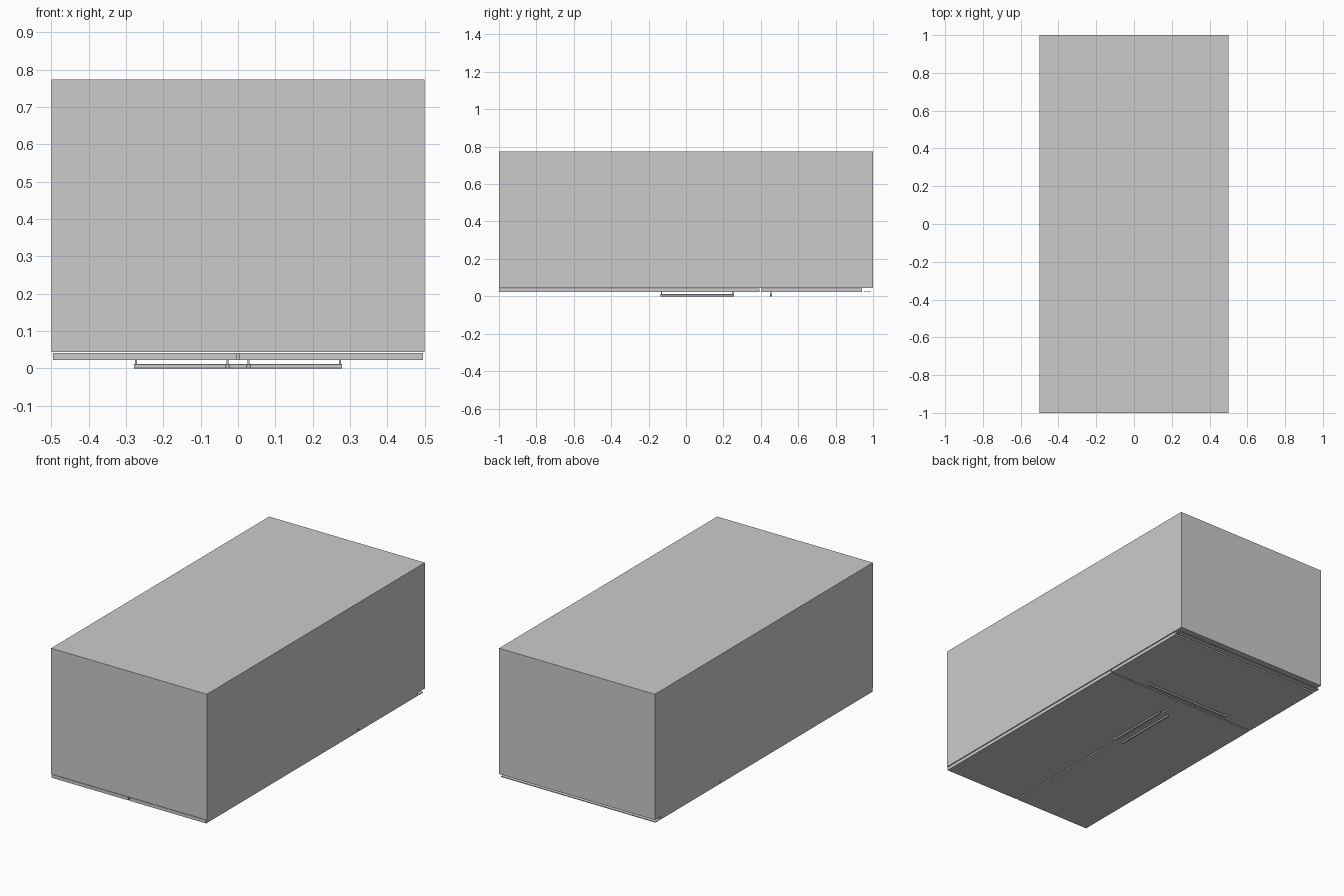
import bpy, bmesh
from mathutils import Matrix, Vector

if "Cube" in bpy.data.objects:
    bpy.data.objects.remove(bpy.data.objects["Cube"])


def box(name, x, y, z, bevel=0.0):
    lo, hi = Vector((x[0], y[0], z[0])), Vector((x[1], y[1], z[1]))
    bm = bmesh.new()
    bmesh.ops.create_cube(bm, size=1, matrix=Matrix.Translation((lo + hi) / 2)
                          @ Matrix.Diagonal((*(hi - lo), 1)))
    if bevel:
        bmesh.ops.bevel(bm, geom=bm.edges[:], offset=bevel, segments=1, affect='EDGES')
    me = bpy.data.meshes.new(name)
    bm.to_mesh(me)
    bm.free()
    ob = bpy.data.objects.new(name, me)
    bpy.context.collection.objects.link(ob)
    return ob


# Refrigerator lying on its front: cabinet on top, doors underneath
box("cabinet", (-0.5, 0.5), (-1, 1), (0.043, 0.773))

DOOR_Z = (0.022, 0.041)
BAR_Z = (0.0, 0.011)
POST_Z = (0.010, 0.023)

# Two upper doors, each with a long handle beside the centre seam
for side, s in (("left", -1), ("right", 1)):
    box(side + "_door", sorted((s * 0.004, s * 0.496)), (-1, 0.394), DOOR_Z)
    c = s * 0.028
    box(side + "_door_handle", (c - 0.005, c + 0.005), (-0.136, 0.257), BAR_Z, 0.001)
    for i, y in enumerate((-0.13, 0.25)):
        box(f"{side}_door_handle_post_{i + 1}", (c - 0.003, c + 0.003),
            (y - 0.003, y + 0.003), POST_Z)

# Freezer drawer with a horizontal handle
box("freezer_drawer", (-0.496, 0.496), (0.402, 0.942), DOOR_Z)
box("drawer_handle", (-0.279, 0.279), (0.449, 0.459), BAR_Z, 0.001)
for i, x in enumerate((-0.273, 0.273)):
    box(f"drawer_handle_post_{i + 1}", (x - 0.003, x + 0.003), (0.451, 0.457), POST_Z)

# Thin kick plate at the foot
box("kick_plate", (-0.496, 0.496), (0.953, 0.988), (0.022, 0.026))
